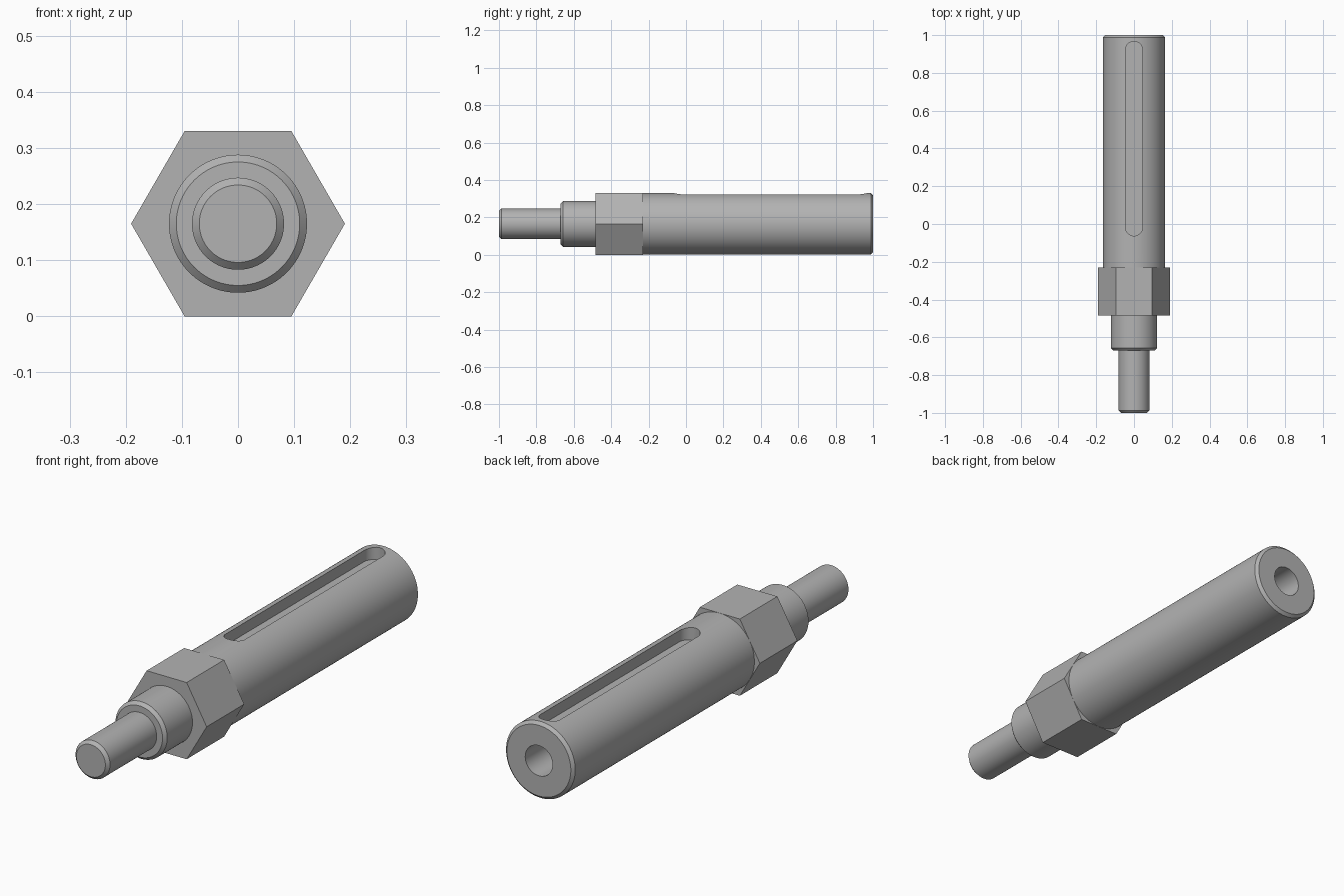
import bpy, bmesh, math
from mathutils import Vector, Matrix

if "Cube" in bpy.data.objects:
    bpy.data.objects.remove(bpy.data.objects["Cube"])

AXIS_Z = 0.165      # height of the shaft centre line
STEPS = 96

steel = bpy.data.materials.new("grey_steel")
steel.use_nodes = True
colour = (0.45, 0.45, 0.45, 1)
steel.diffuse_color = colour
steel.node_tree.nodes["Principled BSDF"].inputs["Base Color"].default_value = colour


def finish(name, bm):
    bmesh.ops.recalc_face_normals(bm, faces=bm.faces)
    mesh = bpy.data.meshes.new(name)
    bm.to_mesh(mesh)
    bm.free()
    mesh.materials.append(steel)
    obj = bpy.data.objects.new(name, mesh)
    bpy.context.collection.objects.link(obj)
    return obj


def smooth(obj):
    bpy.ops.object.select_all(action="DESELECT")
    obj.select_set(True)
    bpy.context.view_layer.objects.active = obj
    bpy.ops.object.shade_smooth_by_angle(angle=math.radians(30))


def lathe(name, profile):
    """Turn (radius, y) points about the shaft centre line."""
    bm = bmesh.new()
    verts = [bm.verts.new((r, y, AXIS_Z)) for r, y in profile]
    edges = [bm.edges.new(pair) for pair in zip(verts, verts[1:])]
    bmesh.ops.spin(bm, geom=verts + edges, cent=(0, 0, AXIS_Z), axis=(0, 1, 0),
                   angle=math.tau, steps=STEPS, use_merge=True)
    bmesh.ops.remove_doubles(bm, verts=bm.verts, dist=1e-5)
    return finish(name, bm)


def prism(name, points, vector):
    """Extrude a flat outline along a vector."""
    bm = bmesh.new()
    face = bm.faces.new([bm.verts.new(p) for p in points])
    new = bmesh.ops.extrude_face_region(bm, geom=[face])["geom"]
    bmesh.ops.translate(bm, vec=vector,
                        verts=[v for v in new if isinstance(v, bmesh.types.BMVert)])
    return finish(name, bm)


# Main shaft with chamfered rear end and a blind centre hole
shaft = lathe("main_shaft", [(0, -0.25), (0.1645, -0.25), (0.1645, 0.988),
                             (0.152, 1), (0.065, 1), (0.065, 0.6), (0, 0.6)])

# Round-ended keyway cut along the top of the shaft
HALF_WIDTH, Y_FRONT, Y_BACK = 0.045, -0.063, 0.967
outline = []
for i in range(34):
    a = math.pi * (i % 17) / 16 + (math.pi if i > 16 else 0)
    end = Y_FRONT + HALF_WIDTH if i > 16 else Y_BACK - HALF_WIDTH
    outline.append((HALF_WIDTH * math.cos(a), end + HALF_WIDTH * math.sin(a), 0.275))
cutter = prism("keyway_cutter", outline, (0, 0, 0.2))
cut = shaft.modifiers.new("keyway", "BOOLEAN")
cut.operation, cut.solver, cut.object = "DIFFERENCE", "EXACT", cutter
bpy.context.view_layer.objects.active = shaft
bpy.ops.object.modifier_apply(modifier=cut.name)
bpy.data.objects.remove(cutter)
smooth(shaft)

# Hexagonal wrench section
corners = [(0.1905 * math.cos(k * math.pi / 3), -0.485,
            AXIS_Z + 0.1905 * math.sin(k * math.pi / 3)) for k in range(6)]
prism("hex_section", corners, (0, 0.255, 0))

# Stepped front: thin pin and wider collar, both with chamfered ends
smooth(lathe("collar", [(0, -0.67), (0.11, -0.67), (0.123, -0.657),
                        (0.123, -0.48), (0, -0.48)]))
smooth(lathe("front_pin", [(0, -1), (0.069, -1), (0.082, -0.987),
                           (0.082, -0.665), (0, -0.665)]))
